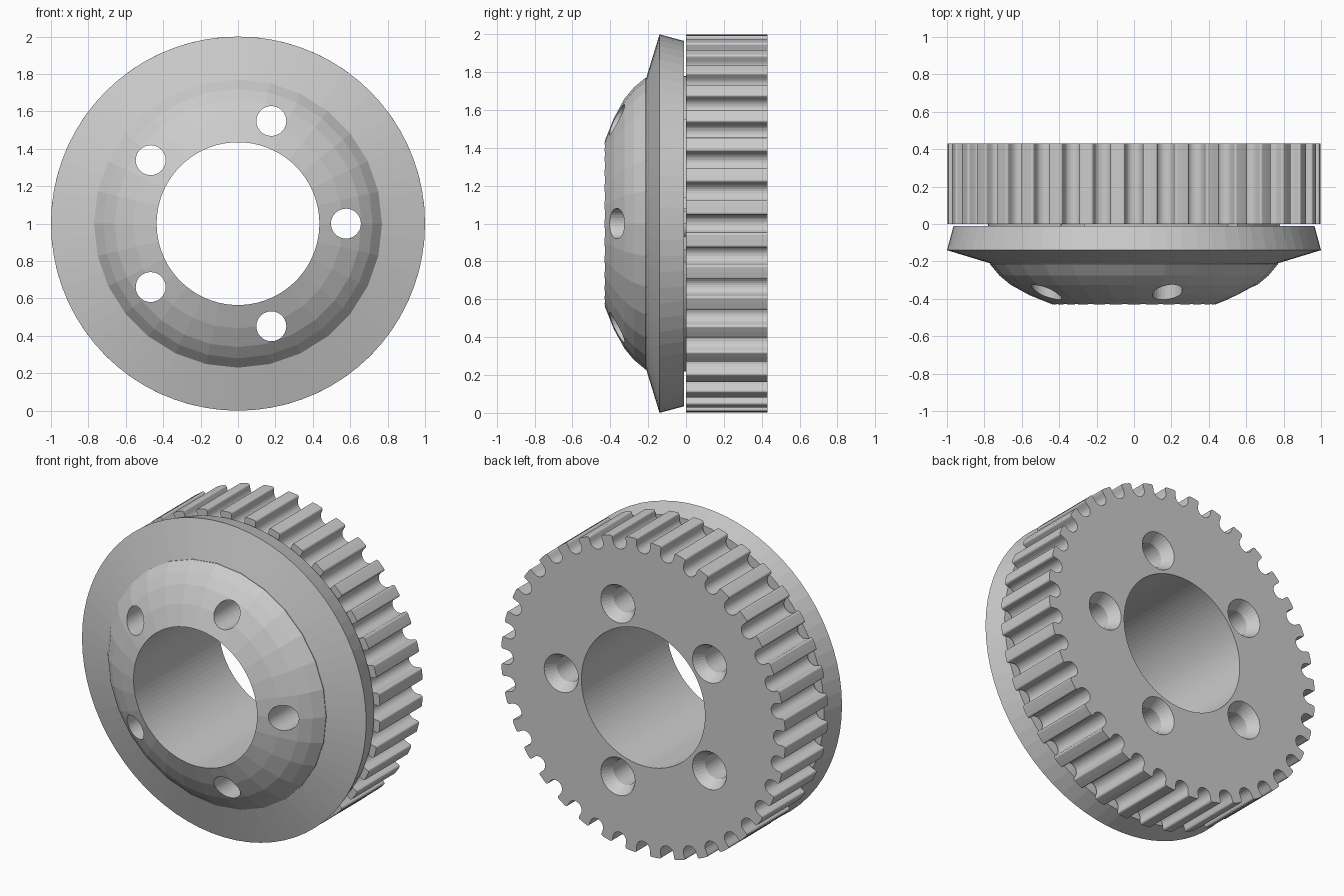
import bpy, bmesh
from math import sin, cos, pi, tau
from mathutils import Vector

old = bpy.data.objects.get("Cube")
if old:
    bpy.data.objects.remove(old, do_unlink=True)

AXLE = Vector((0, 0, 1))
TEETH = 36
BORE, THICK = 0.435, 0.43


def finish(name, bm):
    bmesh.ops.remove_doubles(bm, verts=bm.verts, dist=1e-5)
    bmesh.ops.recalc_face_normals(bm, faces=bm.faces)
    mesh = bpy.data.meshes.new(name)
    bm.to_mesh(mesh)
    bm.free()
    ob = bpy.data.objects.new(name, mesh)
    ob.location = AXLE
    bpy.context.collection.objects.link(ob)
    return ob


def lathe(name, profile, segments):
    """Spin (radius, y) points around the axle; the ends lie on the axis."""
    bm = bmesh.new()
    verts = [bm.verts.new((0, y, r)) for r, y in profile]
    edges = [bm.edges.new(pair) for pair in zip(verts, verts[1:])]
    bmesh.ops.spin(bm, geom=verts + edges, cent=(0, 0, 0), axis=(0, 1, 0),
                   angle=tau, steps=segments, use_merge=True)
    return finish(name, bm)


def groove_profile():
    """One tooth space as (tangent, radius): round floor and rounded lips."""
    r, lip, floor = 0.047, 0.012, 0.962
    half = []
    for i in range(7):
        a = pi / 2 * i / 6
        half.append((r * sin(a), floor - r * cos(a)))
    for i in range(5):
        a = pi / 2 * i / 4
        half.append((r + lip - lip * cos(a), 0.986 + lip * sin(a)))
    return [(-u, v) for u, v in reversed(half[1:])] + half


def toothed_wheel():
    bm = bmesh.new()
    outline = []
    for k in range(TEETH):
        a = tau * k / TEETH
        for u, v in groove_profile():
            outline.append((v * cos(a) - u * sin(a), v * sin(a) + u * cos(a)))
        mid = a + pi / TEETH
        outline.append((cos(mid), sin(mid)))
    face = bm.faces.new([bm.verts.new((x, 0, z)) for x, z in outline])
    ext = bmesh.ops.extrude_face_region(bm, geom=[face])
    moved = [g for g in ext["geom"] if isinstance(g, bmesh.types.BMVert)]
    bmesh.ops.translate(bm, verts=moved, vec=(0, THICK, 0))
    return finish("toothed_pulley", bm)


def combine(target, tool, operation):
    mod = target.modifiers.new(operation, "BOOLEAN")
    mod.operation = operation
    mod.solver = "EXACT"
    mod.object = tool
    tool.hide_render = True
    bpy.context.view_layer.objects.active = target
    bpy.ops.object.modifier_apply(modifier=mod.name)
    bpy.data.objects.remove(tool, do_unlink=True)


# Toothed wheel
pulley = toothed_wheel()

# Spacer, belt flange and domed hub
spacer = lathe("spacer", [(0, -0.05), (0.78, -0.05), (0.78, 0.05), (0, 0.05)], 72)
flange = lathe("flange", [(0, -0.01), (0.965, -0.01), (1, -0.14),
                          (0.76, -0.213), (0, -0.213)], 72)
dome = lathe("dome", [(0, -0.1), (0.77, -0.1), (0.77, -0.215), (0.72, -0.275),
                      (0.66, -0.325), (0.56, -0.38), (BORE, -0.43),
                      (0, -0.43)], 28)
for part in (spacer, flange, dome):
    combine(pulley, part, "UNION")

# Central bore
bore = lathe("bore_cutter", [(0, -1), (BORE, -1), (BORE, 1), (0, 1)], 96)
combine(pulley, bore, "DIFFERENCE")

# Ring of bolt holes, countersunk at the back
for k in range(5):
    a = tau * k / 5
    hole = lathe("hole_cutter", [(0, -1), (0.08, -1), (0.08, 0.36),
                                 (0.16, 0.5), (0, 0.5)], 32)
    hole.location = AXLE + 0.577 * Vector((cos(a), 0, sin(a)))
    bpy.context.view_layer.update()
    combine(pulley, hole, "DIFFERENCE")
